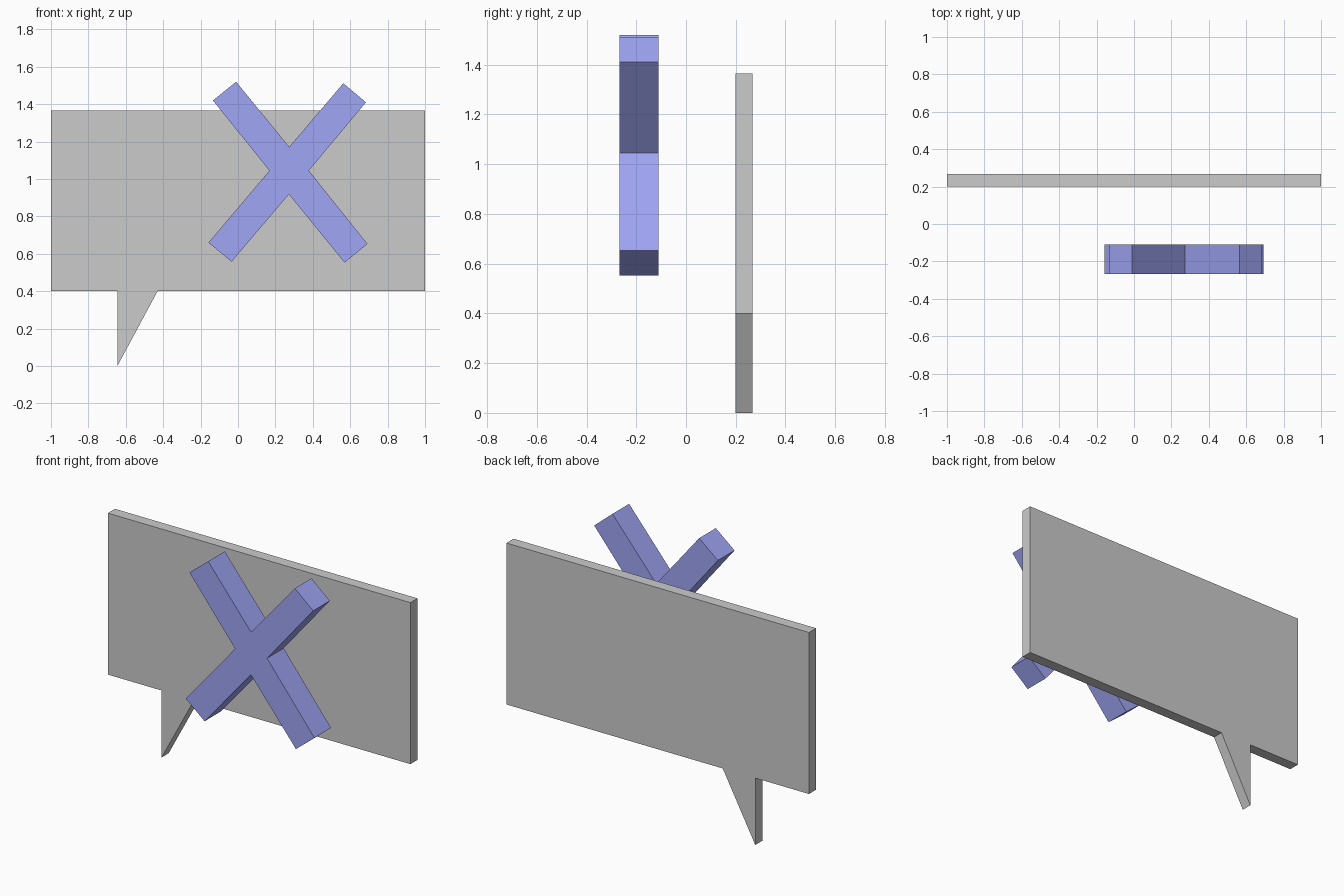
import bpy
import bmesh

if "Cube" in bpy.data.objects:
    bpy.data.objects.remove(bpy.data.objects["Cube"])


def extrude_profile(name, points, y_front, y_back):
    """Make a solid plate from an XZ outline, extruded along y."""
    bm = bmesh.new()
    face = bm.faces.new([bm.verts.new((x, y_front, z)) for x, z in points])
    result = bmesh.ops.extrude_face_region(bm, geom=[face], use_keep_orig=True)
    moved = [g for g in result["geom"] if isinstance(g, bmesh.types.BMVert)]
    bmesh.ops.translate(bm, verts=moved, vec=(0, y_back - y_front, 0))
    bmesh.ops.recalc_face_normals(bm, faces=bm.faces)
    mesh = bpy.data.meshes.new(name)
    bm.to_mesh(mesh)
    bm.free()
    obj = bpy.data.objects.new(name, mesh)
    bpy.context.collection.objects.link(obj)
    return obj


# Speech bubble panel with its pointed tail
bubble = [(-1, 0.40), (-0.645, 0.40), (-0.645, 0.0), (-0.43, 0.40),
          (1, 0.40), (1, 1.365), (-1, 1.365)]
extrude_profile("speech_bubble", bubble, 0.20, 0.267)

# Slightly uneven X-shaped cross floating in front
cross = [(-0.01, 1.52), (-0.134, 1.42), (0.168, 1.045), (-0.158, 0.66),
         (-0.034, 0.558), (0.272, 0.918), (0.57, 0.553), (0.692, 0.653),
         (0.379, 1.045), (0.684, 1.41), (0.563, 1.512), (0.274, 1.172)]
cross_mark = extrude_profile("cross_mark", cross, -0.267, -0.11)

# Blue colour
blue = bpy.data.materials.new("blue")
blue.diffuse_color = (0.35, 0.38, 0.91, 1)
blue.use_nodes = True
blue.node_tree.nodes["Principled BSDF"].inputs["Base Color"].default_value = blue.diffuse_color
cross_mark.data.materials.append(blue)
